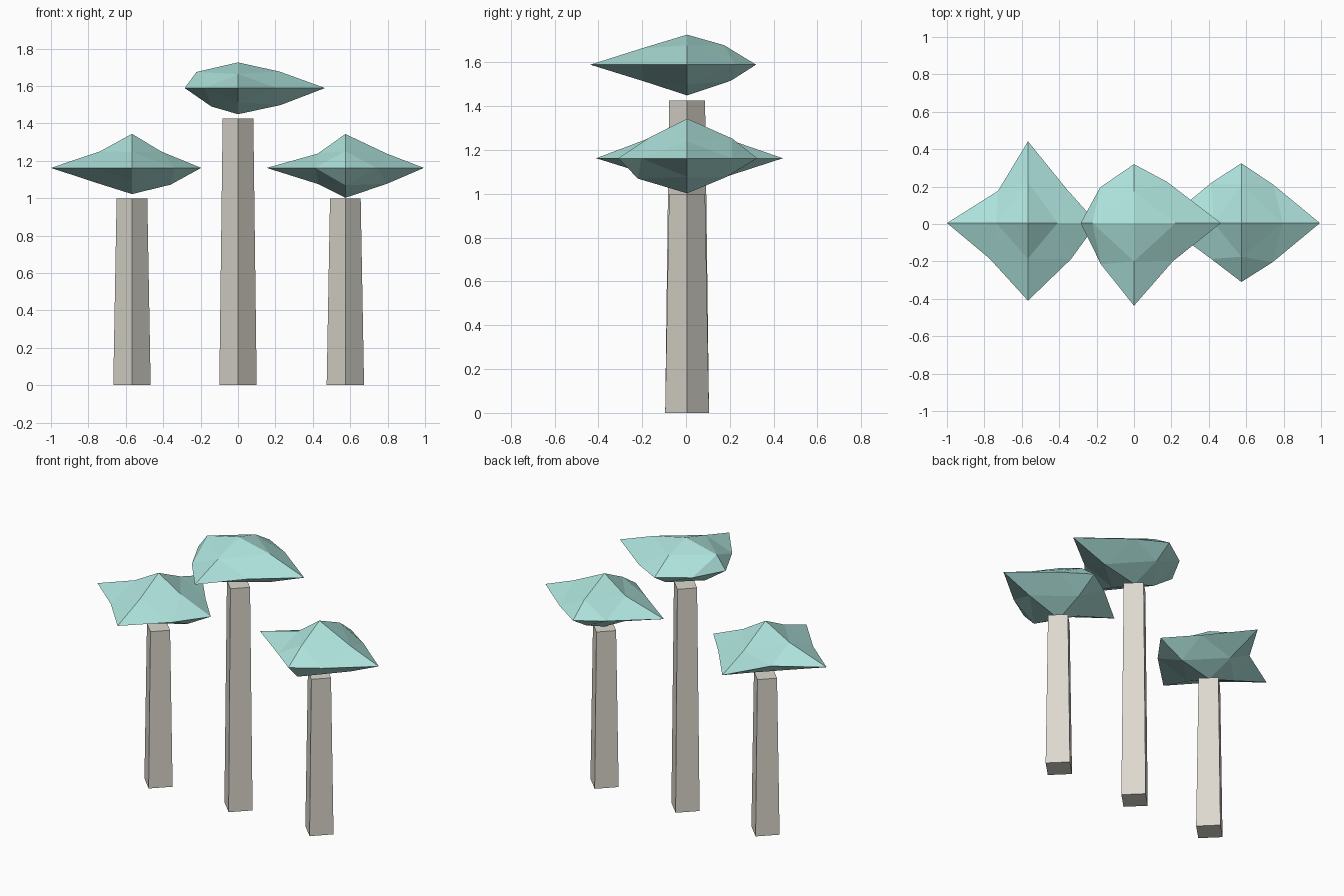
import bpy, bmesh
from itertools import product

if "Cube" in bpy.data.objects:
    bpy.data.objects.remove(bpy.data.objects["Cube"])


def material(name, rgb):
    m = bpy.data.materials.new(name)
    m.diffuse_color = (*rgb, 1)
    m.use_nodes = True
    m.node_tree.nodes["Principled BSDF"].inputs["Base Color"].default_value = m.diffuse_color
    return m


BARK = material("bark", (0.72, 0.69, 0.62))
LEAF = material("leaf", (0.42, 0.76, 0.71))
SIGNS = [(1, 1), (-1, 1), (-1, -1), (1, -1)]
Y0 = 0.005


# Tapered four-sided trunk with corners on the axes
def trunk(name, x, height):
    bpy.ops.mesh.primitive_cone_add(vertices=4, radius1=0.1, radius2=0.082,
                                    depth=height, location=(x, Y0, height / 2))
    ob = bpy.context.object
    ob.name = name
    ob.data.materials.append(BARK)


# Crown: once-subdivided octahedron with irregular arm lengths.
# tips: reach along +x -x +y -y +z -z; xy, xz, yz: mid-edge points per quadrant
def crown(name, x, z, tips, xy, xz, yz):
    bm = bmesh.new()
    verts = {}
    for i, reach in enumerate(tips):
        key, co = [0, 0, 0], [0, 0, 0]
        key[i // 2] = 1 - 2 * (i % 2)
        co[i // 2] = key[i // 2] * reach
        verts[tuple(key)] = bm.verts.new(co)
    for (a, b), pts in (((0, 1), xy), ((0, 2), xz), ((1, 2), yz)):
        for (sa, sb), (pa, pb) in zip(SIGNS, pts):
            key, co = [0, 0, 0], [0, 0, 0]
            key[a], key[b] = sa, sb
            co[a], co[b] = sa * pa, sb * pb
            verts[tuple(key)] = bm.verts.new(co)
    for sx, sy, sz in product((1, -1), repeat=3):
        X, Y, Z = (sx, 0, 0), (0, sy, 0), (0, 0, sz)
        XY, XZ, YZ = (sx, sy, 0), (sx, 0, sz), (0, sy, sz)
        for tri in ((X, XY, XZ), (XY, Y, YZ), (XZ, YZ, Z), (XY, YZ, XZ)):
            bm.faces.new([verts[k] for k in tri])
    bmesh.ops.recalc_face_normals(bm, faces=bm.faces)
    me = bpy.data.meshes.new(name)
    bm.to_mesh(me)
    bm.free()
    me.materials.append(LEAF)
    ob = bpy.data.objects.new(name, me)
    ob.location = (x, Y0, z)
    bpy.context.collection.objects.link(ob)


# Trunks
trunk("left_trunk", -0.567, 0.998)
trunk("middle_trunk", 0, 1.425)
trunk("right_trunk", 0.574, 0.998)

# Crowns
crown("left_crown", -0.567, 1.162, (0.37, 0.433, 0.437, 0.415, 0.182, 0.14),
      xy=[(.21, .178), (.16, .172), (.205, .19), (.23, .193)],
      xz=[(.158, .087), (.169, .089), (.19, .08), (.206, .09)],
      yz=[(.22, .075), (.19, .085), (.19, .07), (.19, .08)])
crown("middle_crown", 0, 1.589, (0.465, 0.285, 0.315, 0.442, 0.137, 0.14),
      xy=[(.177, .22), (.182, .19), (.177, .22), (.209, .203)],
      xz=[(.222, .088), (.222, .086), (.142, .099), (.228, .091)],
      yz=[(.169, .089), (.205, .075), (.2, .075), (.2, .073)])
crown("right_crown", 0.574, 1.162, (0.42, 0.421, 0.32, 0.315, 0.181, 0.16),
      xy=[(.171, .205), (.161, .215), (.161, .192), (.166, .21)],
      xz=[(.222, .076), (.148, .076), (.144, .087), (.222, .085)],
      yz=[(.206, .09), (.18, .09), (.224, .093), (.18, .085)])
